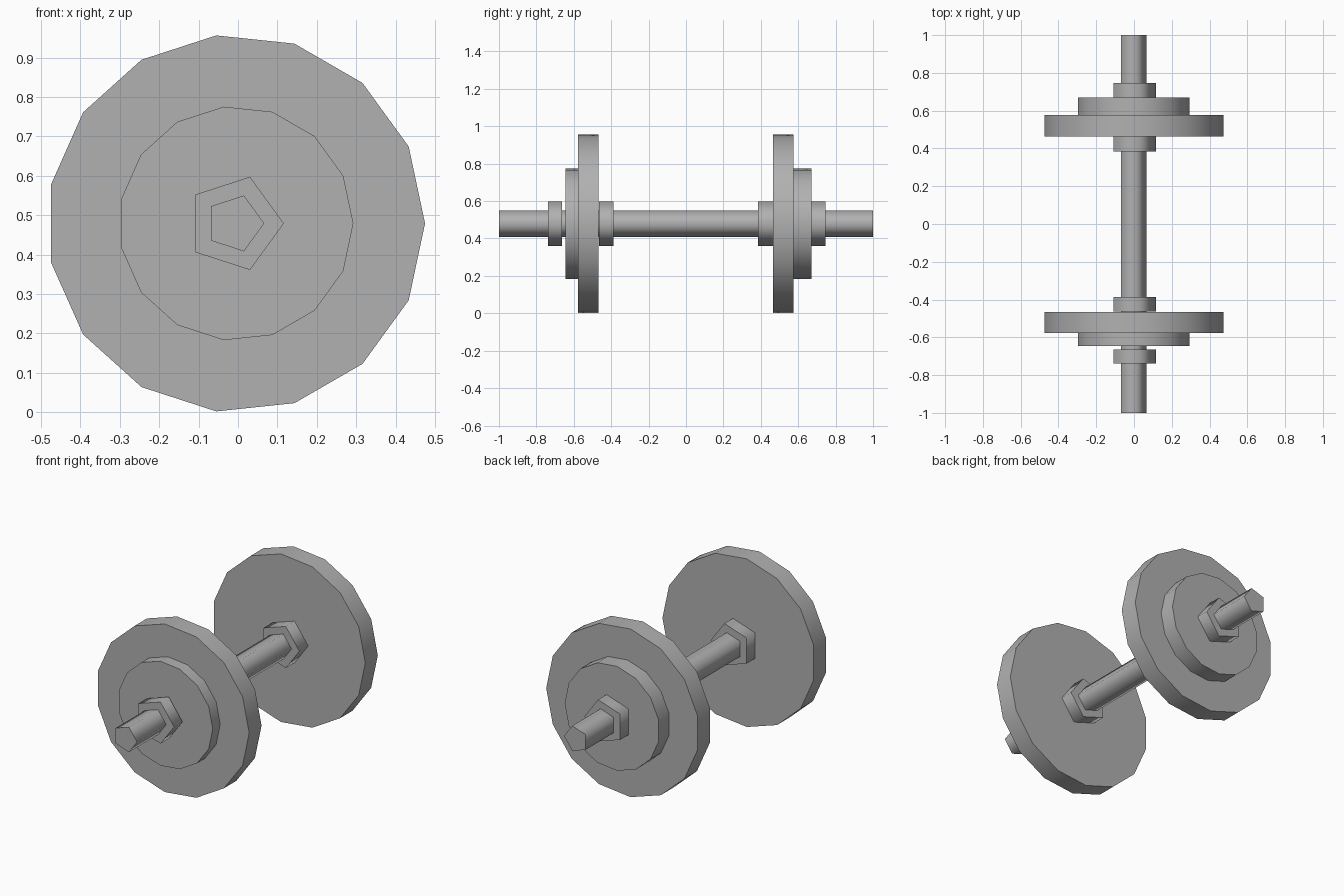
import bpy
import math

if "Cube" in bpy.data.objects:
    bpy.data.objects.remove(bpy.data.objects["Cube"])

Z = 0.479  # height of the bar axis

# Dark grey iron
iron = bpy.data.materials.new("dark_grey")
iron.diffuse_color = (0.44, 0.44, 0.44, 1.0)
iron.use_nodes = True
iron.node_tree.nodes["Principled BSDF"].inputs["Base Color"].default_value = iron.diffuse_color


def prism(name, sides, radius, x, y0, y1):
    """Prism along y with one corner pointing to +x and smooth-shaded rim."""
    bpy.ops.mesh.primitive_cylinder_add(
        vertices=sides, radius=radius, depth=y1 - y0, end_fill_type='NGON')
    ob = bpy.context.object
    ob.name = name
    # Axis z -> y, then the corner that starts on the +y side goes to +x
    for v in ob.data.vertices:
        px, py, pz = v.co
        v.co = (py, -pz, -px)
    ob.data.update()
    ob.location = (x, (y0 + y1) / 2, Z)
    ob.data.materials.append(iron)
    bpy.ops.object.shade_smooth_by_angle(angle=math.radians(80))
    return ob


# Five-sided bar
prism("bar", 5, 0.0745, -0.008, -1.0, 1.0)

# Plates and collars: name, sides, radius, x, back y range, front y range
parts = [
    ("inner_collar", 5, 0.1243, -0.008, (0.385, 0.464), (-0.464, -0.387)),
    ("large_plate", 15, 0.48, -0.005, (0.464, 0.576), (-0.578, -0.467)),
    ("small_plate", 15, 0.298, -0.005, (0.576, 0.670), (-0.645, -0.578)),
    ("outer_collar", 5, 0.1243, -0.008, (0.670, 0.746), (-0.739, -0.664)),
]
for name, sides, radius, x, back, front in parts:
    prism("back_" + name, sides, radius, x, *back)
    prism("front_" + name, sides, radius, x, *front)
